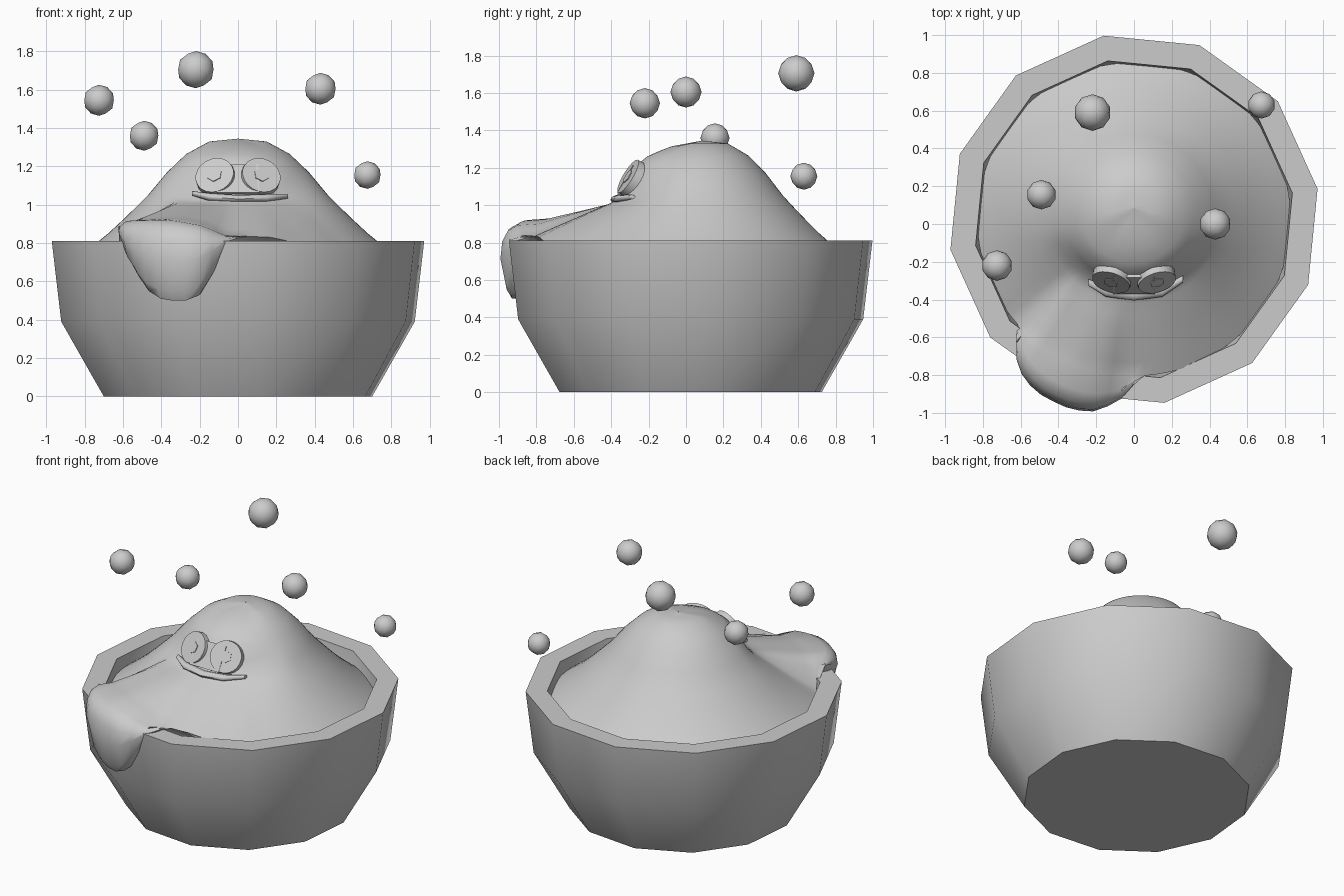
import bpy, bmesh, math
from mathutils import Vector, Matrix

cube = bpy.data.objects.get("Cube")
if cube:
    bpy.data.objects.remove(cube, do_unlink=True)

# One plain grey clay colour
clay = bpy.data.materials.new("clay_grey")
clay.use_nodes = True
clay.diffuse_color = (0.6, 0.6, 0.6, 1)
clay.node_tree.nodes["Principled BSDF"].inputs["Base Color"].default_value = (0.6, 0.6, 0.6, 1)

BOWL_Y = 0.025


def finish(name, bm, angle=40):
    bmesh.ops.remove_doubles(bm, verts=bm.verts, dist=0.0005)
    bmesh.ops.recalc_face_normals(bm, faces=bm.faces)
    mesh = bpy.data.meshes.new(name)
    bm.to_mesh(mesh)
    bm.free()
    mesh.materials.append(clay)
    obj = bpy.data.objects.new(name, mesh)
    bpy.context.collection.objects.link(obj)
    bpy.ops.object.select_all(action='DESELECT')
    obj.select_set(True)
    bpy.context.view_layer.objects.active = obj
    bpy.ops.object.shade_smooth_by_angle(angle=math.radians(angle))
    return obj


def loft(bm, rings, close_ends=True):
    """Skin a list of equally long closed rings of points."""
    loops = [[bm.verts.new(p) for p in ring] for ring in rings]
    n = len(loops[0])
    for a, b in zip(loops, loops[1:]):
        for i in range(n):
            j = (i + 1) % n
            bm.faces.new((a[i], a[j], b[j], b[i]))
    if close_ends:
        bm.faces.new(loops[0])
        bm.faces.new(loops[-1])


def interp(x, table):
    if x <= table[0][0]:
        return table[0][1]
    for (x0, y0), (x1, y1) in zip(table, table[1:]):
        if x <= x1:
            return y0 + (y1 - y0) * (x - x0) / (x1 - x0)
    return table[-1][1]


def smooth(t):
    t = max(0, min(1, t))
    return t * t * (3 - 2 * t)


# Twelve-sided bowl with a thick flat rim and a hollow inside
profile = [(0.71, 0), (0.935, 0.39), (0.985, 0.81), (0.85, 0.81), (0.80, 0.4), (0.6, 0.1)]
turn = math.radians(9.4)
bm = bmesh.new()
loft(bm, [[(r * math.cos(turn + k * math.tau / 12),
            BOWL_Y + r * math.sin(turn + k * math.tau / 12), z)
           for k in range(12)] for r, z in profile])
finish("bowl", bm)

# Mound: radial profiles (radius, height) for the back and for the face side
back = [(0, 1.345), (0.15, 1.33), (0.27, 1.265), (0.37, 1.17), (0.47, 1.05),
        (0.57, 0.95), (0.7, 0.83), (0.83, 0.73)]
face = [(0, 1.345), (0.15, 1.315), (0.26, 1.27), (0.32, 1.22), (0.42, 1.03),
        (0.5, 0.98), (0.6, 0.91), (0.7, 0.84), (0.83, 0.75)]
# Spill over the rim, by angle in degrees from the front toward the model's right
crest = [(-45, 0.75), (-25, 0.79), (-12, 0.83), (4, 0.84), (12, 0.9), (22, 0.93),
         (40, 0.92), (44, 0.88), (49, 0.74)]
reach = [(-2, 0.83), (3, 0.94), (8, 1.0), (12, 1.04), (18, 1.06), (30, 1.05),
         (38, 1.0), (43, 0.92), (47, 0.83)]
drip = [(-2, 0.83), (3, 0.8), (10, 0.58), (13, 0.5), (23, 0.5), (28, 0.55),
        (38, 0.74), (44, 0.87), (49, 0.74)]
radii = [0.001, 0.08, 0.15, 0.21, 0.27, 0.32, 0.37, 0.42, 0.47, 0.53, 0.6, 0.68, 0.76, 0.83]


def spoke(a):
    """Points of the mound from its peak outward and down along one angle."""
    w = smooth((80 - abs(a)) / 50)
    top = interp(a, crest)
    rise = top - 0.75 if -45 < a < 49 else 0
    pts = []
    for r in radii:
        z = interp(r, back) * (1 - w) + interp(r, face) * w
        pts.append((r, z + rise * max(0, (r - 0.45) / 0.38)))
    out, edge = interp(a, reach), pts[-1][1]
    if out > 0.831:
        low = min(interp(a, drip), edge)
        h = edge - low
        pts += [(0.83 + (out - 0.83) * 0.55, edge - 0.02 * h), (out - 0.04, edge - 0.1 * h),
                (out - 0.01, edge - 0.25 * h), (out, edge - 0.5 * h),
                (out - 0.03, low + 0.12 * h), (out - 0.06, low), (min(out, 0.9), low + 0.02)]
    else:
        pts += [pts[-1]] * 7
    s, c = math.sin(math.radians(a)), math.cos(math.radians(a))
    return [(-r * s, BOWL_Y + 0.06 * max(0, 1 - r / 0.8) - r * c, z) for r, z in pts]


spokes = [spoke(a) for a in range(-180, 180, 4)]
rings = [list(ring) for ring in zip(*spokes)]
rings.append([(x * 0.01, BOWL_Y, 0.35) for x, y, z in rings[-1]])
bm = bmesh.new()
loft(bm, rings, close_ends=False)
finish("mound_with_spill", bm, 60)

# Face: two round eye pads with six-sided pupils, leaning back on the mound
lean = Matrix.Rotation(math.radians(60), 4, 'X')


def disc(name, place, radius, depth, sides, taper=1.0):
    bm = bmesh.new()
    bmesh.ops.create_cone(bm, cap_ends=True, segments=sides, radius1=radius,
                          radius2=radius * taper, depth=depth, matrix=place)
    finish(name, bm)


for side, label in ((-1, "right"), (1, "left")):
    yaw = Matrix.Rotation(math.radians(side * 17), 4, 'Z')
    place = Matrix.Translation((side * 0.115, -0.285, 1.14)) @ yaw @ lean
    disc(label + "_eye", place, 0.108, 0.06, 20, 0.95)
    disc(label + "_pupil", place @ Matrix.Translation((0, 0, 0.031)), 0.04, 0.008, 6)

# Bridge between the eyes
bm = bmesh.new()
bmesh.ops.create_cube(bm, size=1, matrix=Matrix.Translation((0, -0.303, 1.125)) @ lean
                      @ Matrix.Diagonal((0.22, 0.17, 0.055, 1)))
finish("eye_bridge", bm)

# Thin curved lip under the eyes
path = [(-0.24, -0.31, 1.06), (-0.15, -0.355, 1.04), (0, -0.375, 1.03),
        (0.15, -0.355, 1.035), (0.26, -0.29, 1.045)]
bm = bmesh.new()
rings = []
for i, p in enumerate(path):
    r = 0.012 if i in (0, len(path) - 1) else 0.02
    rings.append([Vector(p) + Vector((0, r * 1.5 * math.cos(k * math.tau / 8),
                                      r * math.sin(k * math.tau / 8))) for k in range(8)])
loft(bm, rings)
finish("lip", bm, 60)

# Floating droplets: position and radius
droplets = [(-0.22, 0.59, 1.705, 0.097), (-0.725, -0.22, 1.545, 0.081),
            (0.43, 0.0, 1.605, 0.083), (-0.49, 0.155, 1.36, 0.078),
            (0.675, 0.63, 1.155, 0.072)]
for n, (x, y, z, r) in enumerate(droplets, 1):
    bm = bmesh.new()
    bmesh.ops.create_icosphere(bm, subdivisions=2, radius=r,
                               matrix=Matrix.Translation((x, y, z)))
    finish(f"droplet_{n}", bm, 50)
